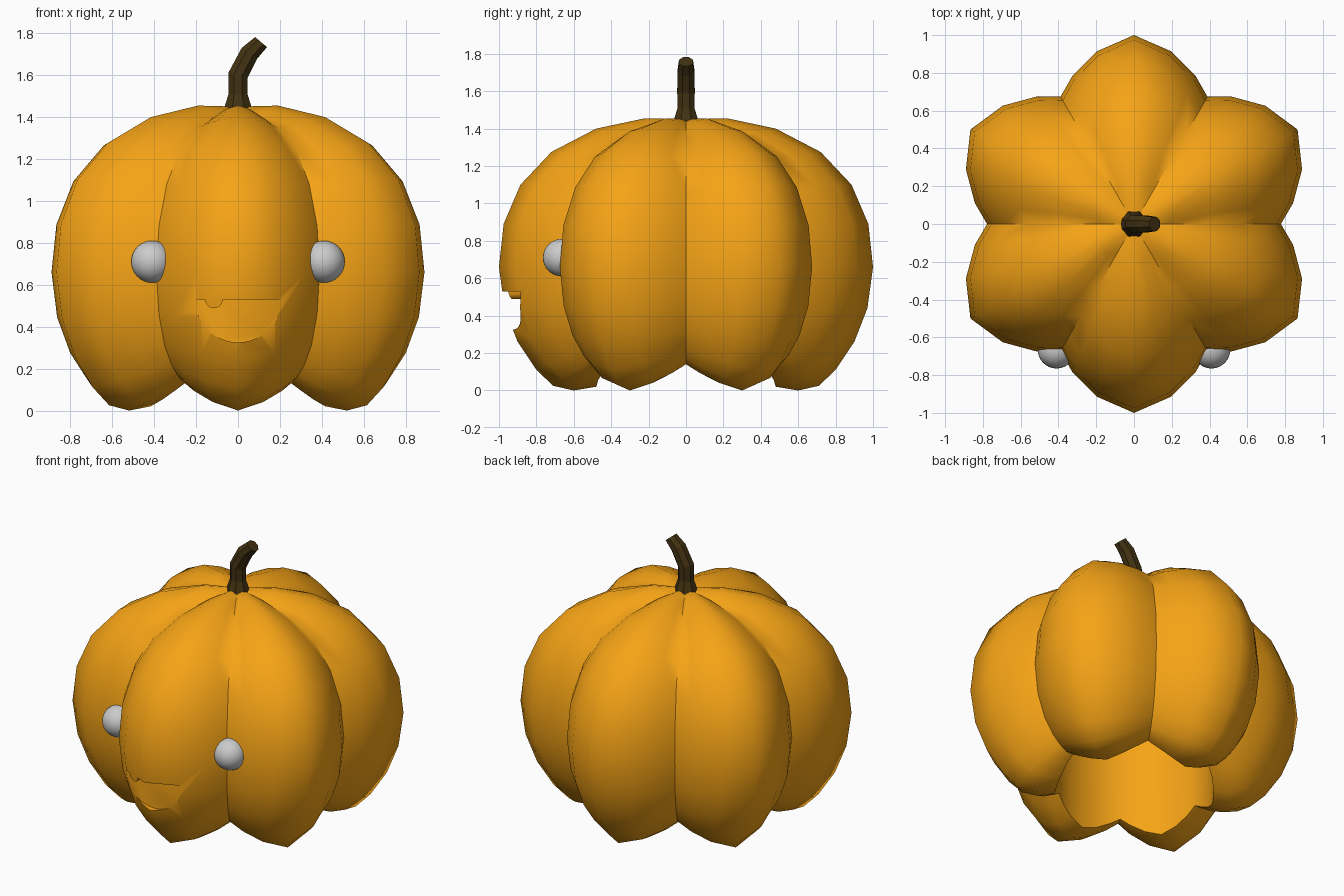
import bpy, bmesh
from math import sin, cos, pi, radians
from mathutils import Vector

if "Cube" in bpy.data.objects:
    bpy.data.objects.remove(bpy.data.objects["Cube"])


def material(name, color):
    m = bpy.data.materials.new(name)
    m.diffuse_color = color
    m.use_nodes = True
    m.node_tree.nodes["Principled BSDF"].inputs["Base Color"].default_value = m.diffuse_color
    return m


def finish(name, bm, mat=None):
    bmesh.ops.remove_doubles(bm, verts=bm.verts, dist=1e-5)
    bmesh.ops.recalc_face_normals(bm, faces=bm.faces)
    me = bpy.data.meshes.new(name)
    bm.to_mesh(me)
    bm.free()
    ob = bpy.data.objects.new(name, me)
    bpy.context.collection.objects.link(ob)
    if mat:
        me.materials.append(mat)
    return ob


def select(ob):
    bpy.ops.object.select_all(action='DESELECT')
    ob.select_set(True)
    bpy.context.view_layer.objects.active = ob


def smooth(ob, angle):
    select(ob)
    bpy.ops.object.shade_smooth_by_angle(angle=radians(angle))


def face(bm, vs):
    # skips the collapsed corner at poles
    unique = []
    for v in vs:
        if all((v.co - u.co).length > 1e-6 for u in unique):
            unique.append(v)
    if len(unique) > 2:
        bm.faces.new(unique)


orange = material("orange_skin", (0.92, 0.37, 0.008, 1))
brown = material("brown_stem", (0.055, 0.032, 0.006, 1))

# Body: ridge and groove profiles (radius, height), ending in the hollow below
ridge = [(0, 1.45), (.22, 1.455), (.48, 1.40), (.72, 1.275), (.885, 1.10), (.975, .89),
         (1, .66), (.97, .44), (.90, .26), (.80, .11), (.71, .025), (.60, 0), (.48, .02),
         (.48, 1.0), (0, 1.0)]
groove = [(0, 1.44), (.18, 1.415), (.38, 1.35), (.56, 1.24), (.68, 1.08), (.755, .88),
          (.778, .66), (.755, .46), (.70, .31), (.635, .22), (.58, .17), (.53, .14), (.48, .14),
          (.48, 1.0), (0, 1.0)]
# angle away from the ridge and how much of the ridge profile is used there
steps = [(-22.5, .324), (-12, .71), (0, 1), (12, .71), (22.5, .324), (30, 0)]
bm = bmesh.new()
columns = []
for lobe in range(6):
    for off, w in steps:
        a = radians(-90 + 60 * lobe + off)
        col = []
        for (r1, z1), (r0, z0) in zip(ridge, groove):
            r, z = r0 + (r1 - r0) * w, z0 + (z1 - z0) * w
            if r == 0:
                z = z1
            col.append(bm.verts.new((r * cos(a), r * sin(a), z)))
        columns.append(col)
for i, c in enumerate(columns):
    d = columns[(i + 1) % len(columns)]
    for j in range(len(c) - 1):
        face(bm, (c[j], c[j + 1], d[j + 1], d[j]))
body = finish("pumpkin_body", bm, orange)

# Mouth: half disc with one round tooth left standing, cut into the front
outline = [(.205 * cos(pi * i / 24), .53 - .205 * sin(pi * i / 24)) for i in range(25)]
outline += [(-.115 - .042 * cos(pi * i / 10), .53 - .042 * sin(pi * i / 10)) for i in range(11)]
bm = bmesh.new()
front = [bm.verts.new((x, -1.2, z)) for x, z in outline]
back = [bm.verts.new((x, -.885, z)) for x, z in outline]
bm.faces.new(front)
bm.faces.new(back[::-1])
for i in range(len(front)):
    k = (i + 1) % len(front)
    bm.faces.new((front[i], back[i], back[k], front[k]))
cutter = finish("mouth_cutter", bm, orange)
cutter.hide_render = True
mod = body.modifiers.new("mouth", 'BOOLEAN')
mod.operation = 'DIFFERENCE'
mod.solver = 'EXACT'
mod.object = cutter
select(body)
bpy.ops.object.modifier_apply(modifier=mod.name)
bpy.data.objects.remove(cutter)
smooth(body, 52)

# Eyes: half-sunk balls
for side, x in (("left", -.41), ("right", .41)):
    bm = bmesh.new()
    bmesh.ops.create_uvsphere(bm, u_segments=32, v_segments=16, radius=.1)
    bmesh.ops.translate(bm, verts=bm.verts, vec=(x, -.665, .71))
    smooth(finish(side + "_eye", bm), 40)

# Stem: bent eight-sided rings (x, z, radius, tilt)
bm = bmesh.new()
rings = []
for x, z, r, tilt in [(0, 1.42, .075, 0), (0, 1.51, .046, 0), (0, 1.60, .048, 16),
                      (.055, 1.705, .046, 34), (.11, 1.758, .038, 40)]:
    t = radians(tilt)
    u, v = Vector((cos(t), 0, -sin(t))), Vector((0, 1, 0))
    rings.append([bm.verts.new(Vector((x, 0, z)) + (u * cos(a) + v * sin(a)) * r * 1.06)
                  for a in [pi / 8 + k * pi / 4 for k in range(8)]])
for a, b in zip(rings, rings[1:]):
    for k in range(8):
        n = (k + 1) % 8
        bm.faces.new((a[k], a[n], b[n], b[k]))
bm.faces.new(rings[0][::-1])
bm.faces.new(rings[-1])
finish("stem", bm, brown)
